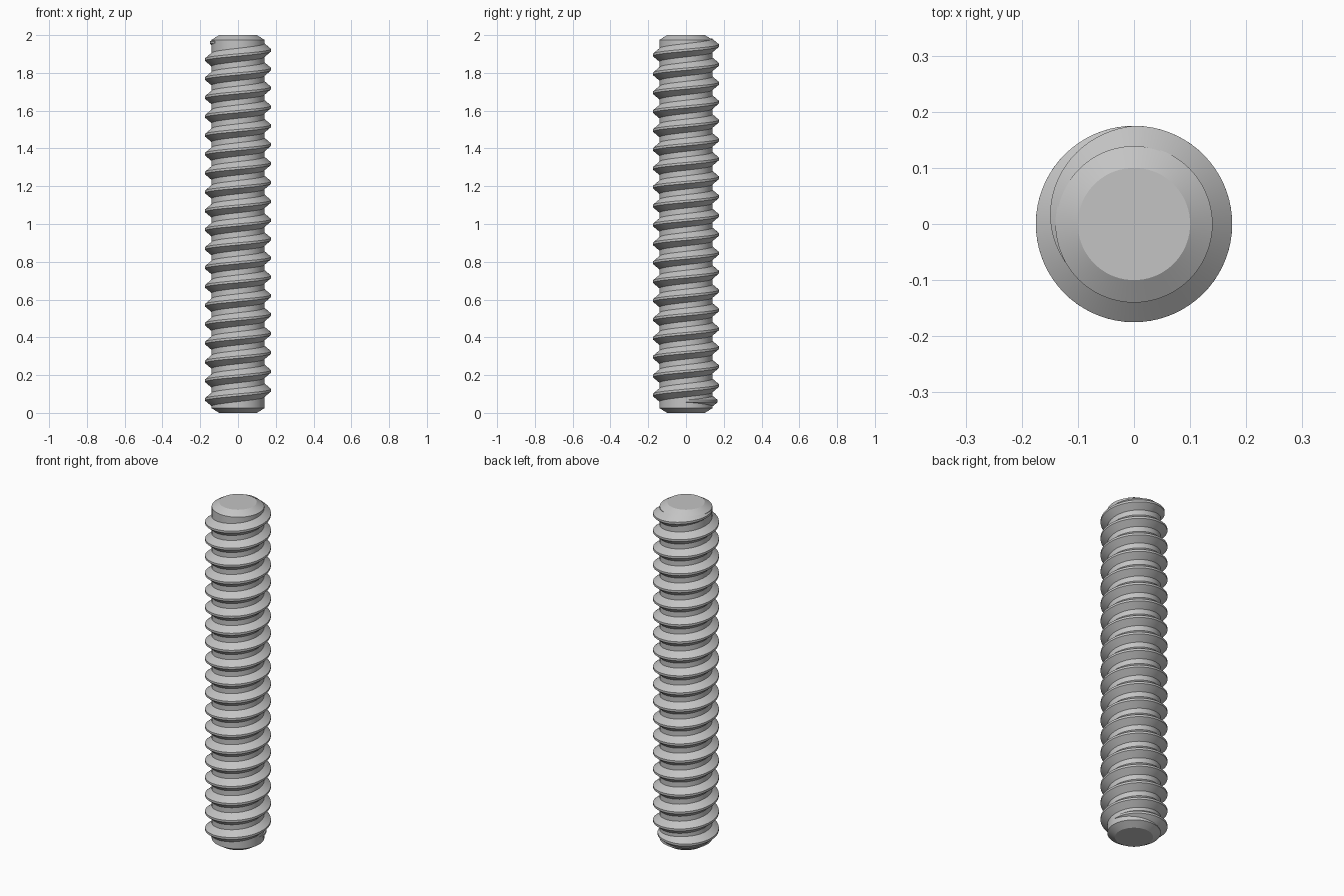
import bpy, bmesh, math

cube = bpy.data.objects.get("Cube")
if cube:
    bpy.data.objects.remove(cube, do_unlink=True)

steel = bpy.data.materials.new("steel_grey")
steel.use_nodes = True
grey = (0.55, 0.55, 0.55, 1)
steel.diffuse_color = grey
steel.node_tree.nodes["Principled BSDF"].inputs["Base Color"].default_value = grey

CORE_R, CREST_R, TIP_R = 0.14, 0.175, 0.10
HEIGHT, CHAMFER, PITCH = 2.0, 0.025, 0.1
SIDES = 72                       # segments per turn
BASE_HALF, CREST_HALF = 0.037, 0.006


def finish(name, bm):
    bmesh.ops.recalc_face_normals(bm, faces=bm.faces)
    mesh = bpy.data.meshes.new(name)
    bm.to_mesh(mesh)
    bm.free()
    obj = bpy.data.objects.new(name, mesh)
    bpy.context.collection.objects.link(obj)
    mesh.materials.append(steel)
    bpy.ops.object.select_all(action="DESELECT")
    obj.select_set(True)
    bpy.context.view_layer.objects.active = obj
    bpy.ops.object.shade_smooth_by_angle(angle=math.radians(25))
    return obj


def ring(bm, r, z):
    return [bm.verts.new((r * math.cos(a), r * math.sin(a), z))
            for a in (2 * math.pi * i / SIDES for i in range(SIDES))]


# Plain core with chamfered ends
bm = bmesh.new()
profile = [(TIP_R, 0), (CORE_R, CHAMFER), (CORE_R, HEIGHT - CHAMFER), (TIP_R, HEIGHT)]
rings = [ring(bm, r, z) for r, z in profile]
for low, high in zip(rings, rings[1:]):
    for i in range(SIDES):
        j = (i + 1) % SIDES
        bm.faces.new((low[i], low[j], high[j], high[i]))
bm.faces.new(rings[0])
bm.faces.new(rings[-1])
finish("rod_core", bm)


# Helical ridge: its rise flattens and its size fades at both ends
def flattened(d, length):
    d = min(max(d, 0), length)
    return d - 0.5 * d * d / length


def thread_section(u):
    first, last = -0.4, 18.25
    mid = min(max(u, first), last)
    rise = mid - flattened(first - u, 0.35) + flattened(u - last, 0.33)
    z = 0.12 + PITCH * rise
    fade = max(0.02, min(1, (u + 1.0) / 0.33, (18.58 - u) / 0.33))
    base_half = CREST_HALF + (BASE_HALF - CREST_HALF) * fade
    crest = CORE_R + (CREST_R - CORE_R) * fade
    root = CORE_R - 0.002
    return [(root, z - base_half), (crest, z - CREST_HALF),
            (crest, z + CREST_HALF), (root, z + base_half)]


bm = bmesh.new()
START, END = -1.0, 18.58
steps = round((END - START) * SIDES)
rows = []
for i in range(steps + 1):
    u = START + (END - START) * i / steps
    a = 2 * math.pi * u
    rows.append([bm.verts.new((r * math.cos(a), r * math.sin(a), z))
                 for r, z in thread_section(u)])
for p, q in zip(rows, rows[1:]):
    for k in range(4):
        n = (k + 1) % 4
        bm.faces.new((p[k], q[k], q[n], p[n]))
bm.faces.new(rows[0])
bm.faces.new(rows[-1])
finish("screw_thread", bm)
